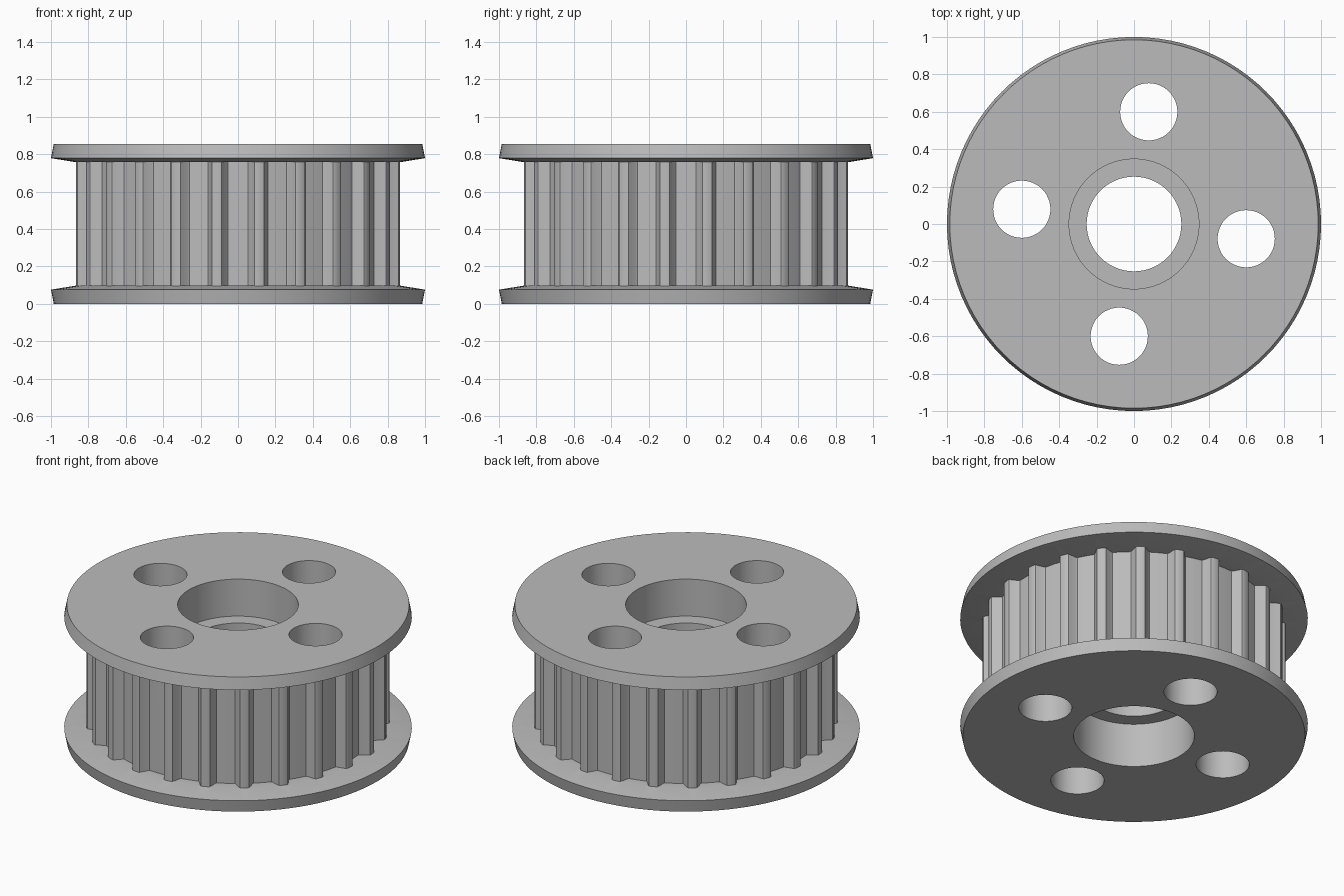
import bpy
import bmesh
from math import cos, sin, pi, radians

cube = bpy.data.objects.get("Cube")
if cube:
    bpy.data.objects.remove(cube, do_unlink=True)

HEIGHT = 0.855
TEETH = 24
SEGMENTS = 96
TIP, ROOT = 0.872, 0.812

grey = bpy.data.materials.new("machined grey")
grey.use_nodes = True
colour = (0.5, 0.5, 0.5, 1)
grey.diffuse_color = colour
grey.node_tree.nodes["Principled BSDF"].inputs["Base Color"].default_value = colour


def stack(name, rings):
    """Solid made of matching rings of points, capped at both ends."""
    bm = bmesh.new()
    loops = [[bm.verts.new(p) for p in ring] for ring in rings]
    n = len(loops[0])
    for low, high in zip(loops, loops[1:]):
        for i in range(n):
            j = (i + 1) % n
            bm.faces.new((low[i], low[j], high[j], high[i]))
    bm.faces.new(loops[0][::-1])
    bm.faces.new(loops[-1])
    mesh = bpy.data.meshes.new(name)
    bm.to_mesh(mesh)
    bm.free()
    mesh.materials.append(grey)
    obj = bpy.data.objects.new(name, mesh)
    bpy.context.collection.objects.link(obj)
    return obj


def lathe(name, profile, x=0, y=0, segments=SEGMENTS):
    """Round solid from (radius, height) steps, bottom to top."""
    turn = [2 * pi * i / segments for i in range(segments)]
    return stack(name, [[(x + r * cos(a), y + r * sin(a), z) for a in turn]
                        for r, z in profile])


def combine(target, tool, operation):
    """Apply a boolean and discard the tool."""
    tool.hide_render = True
    mod = target.modifiers.new(tool.name, "BOOLEAN")
    mod.operation = operation
    mod.solver = "EXACT"
    mod.object = tool
    bpy.context.view_layer.objects.active = target
    bpy.ops.object.modifier_apply(modifier=mod.name)
    bpy.data.objects.remove(tool, do_unlink=True)


# Toothed drum: flat-bottomed grooves between narrow rounded teeth
half_tooth = [(0, ROOT), (3.7, ROOT), (4.1, ROOT + 0.006), (5.4, TIP - 0.012),
              (5.75, TIP - 0.003), (6.3, TIP)]
tooth = half_tooth + [(15 - a, r) for a, r in half_tooth[:0:-1]]
outline = [(radians(a + 360 / TEETH * t), r) for t in range(TEETH) for a, r in tooth]
pulley = stack("toothed_pulley", [[(r * cos(a), r * sin(a), z) for a, r in outline]
                                  for z in (0.05, HEIGHT - 0.05)])

# Flanges with a bevelled rim and a sloped inner face
flange = [(0.985, 0), (1, 0.076), (0.87, 0.097), (0.7, 0.099)]
combine(pulley, lathe("lower_flange", flange), "UNION")
combine(pulley, lathe("upper_flange", [(r, HEIGHT - z) for r, z in flange[::-1]]), "UNION")

# Shaft bore with a wider recess at each end
combine(pulley, lathe("bore", [(0.253, -0.1), (0.253, 1)]), "DIFFERENCE")
combine(pulley, lathe("lower_recess", [(0.347, -0.1), (0.347, 0.28)]), "DIFFERENCE")
combine(pulley, lathe("upper_recess", [(0.347, HEIGHT - 0.235), (0.347, 1)]), "DIFFERENCE")

# Four through holes
for k in range(4):
    a = radians(90 * k - 7.5)
    hole = lathe("through_hole", [(0.153, -0.1), (0.153, 1)],
                 0.605 * cos(a), 0.605 * sin(a), 48)
    combine(pulley, hole, "DIFFERENCE")

# Smooth round walls, crisp edges
bpy.ops.object.select_all(action="DESELECT")
pulley.select_set(True)
bpy.context.view_layer.objects.active = pulley
bpy.ops.object.shade_smooth_by_angle(angle=radians(30))
